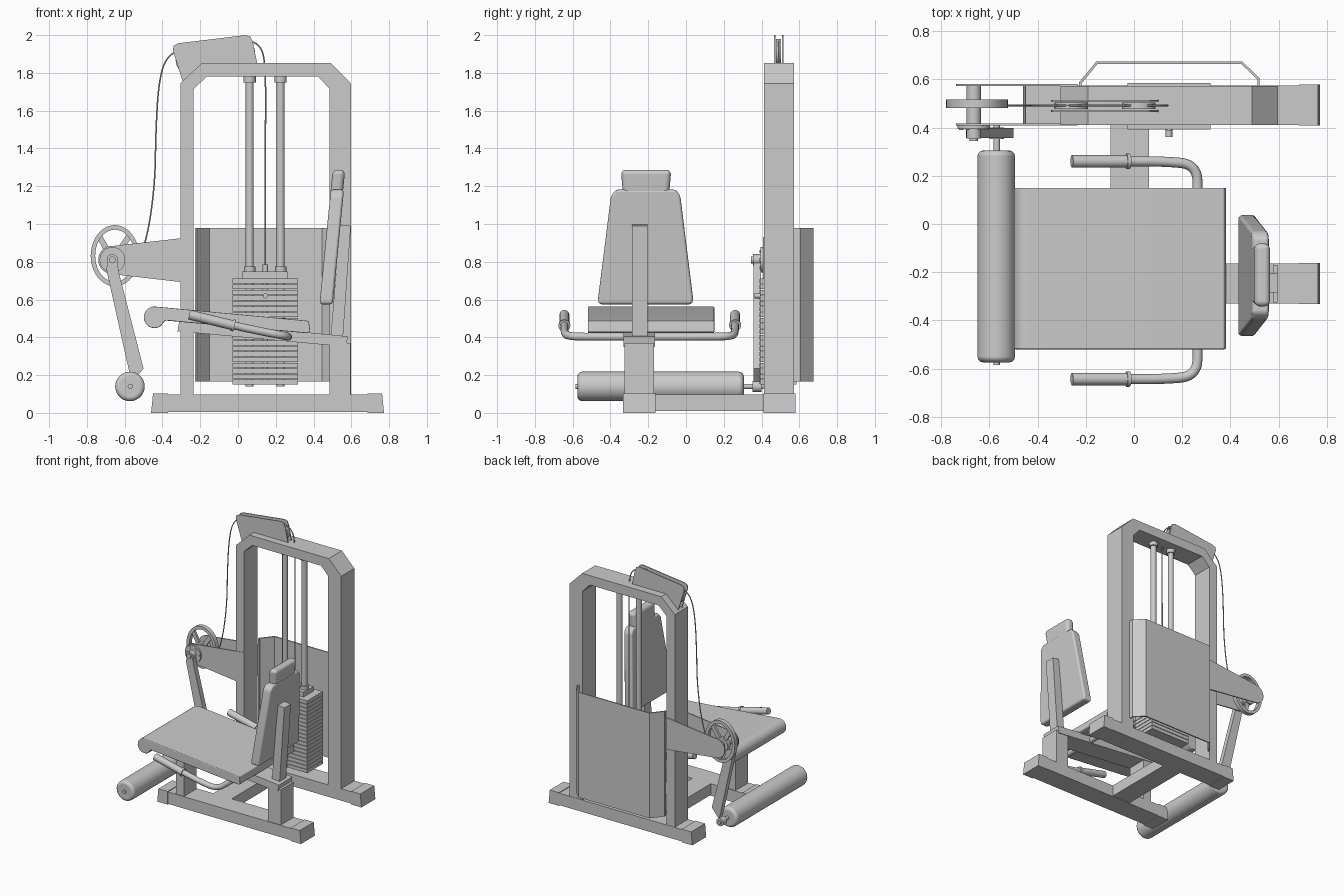
import bpy, bmesh, math
from mathutils import Vector

XZ = lambda u, v, w: (u, w, v)          # profile in x/z, depth along y
XY = lambda u, v, w: (u, v, w)          # profile in x/y, depth along z


def finish(name, bm, bevel=0, segs=3):
    bmesh.ops.recalc_face_normals(bm, faces=bm.faces)
    me = bpy.data.meshes.new(name)
    bm.to_mesh(me)
    bm.free()
    ob = bpy.data.objects.new(name, me)
    bpy.context.collection.objects.link(ob)
    me.shade_smooth()
    me.set_sharp_from_angle(angle=math.radians(35))
    if bevel:
        m = ob.modifiers.new("bevel", 'BEVEL')
        m.width, m.segments, m.limit_method = bevel, segs, 'ANGLE'
        m.harden_normals = True
    return ob


def prism(name, pts, d0, d1, place=XZ, bevel=0, segs=3):
    bm = bmesh.new()
    a = [bm.verts.new(place(u, v, d0)) for u, v in pts]
    b = [bm.verts.new(place(u, v, d1)) for u, v in pts]
    bm.faces.new(a)
    bm.faces.new(b[::-1])
    n = len(pts)
    for i in range(n):
        j = (i + 1) % n
        bm.faces.new((a[i], a[j], b[j], b[i]))
    return finish(name, bm, bevel, segs)


def box(name, x0, x1, y0, y1, z0, z1, bevel=0):
    return prism(name, [(x0, z0), (x1, z0), (x1, z1), (x0, z1)], y0, y1, XZ, bevel)


def arc(cx, cy, r, a0, a1, n=12):
    return [(cx + r * math.cos(math.radians(a0 + (a1 - a0) * i / n)),
             cy + r * math.sin(math.radians(a0 + (a1 - a0) * i / n))) for i in range(n + 1)]


def disc(name, u, v, r, d0, d1, place=XZ, bevel=0, n=24):
    return prism(name, arc(u, v, r, 0, 360, n)[:-1], d0, d1, place, bevel)


def bar(name, p, q, w, y0, y1):
    p, q = Vector(p), Vector(q)
    d = (q - p).normalized()
    s = Vector((-d.y, d.x)) * w / 2
    return prism(name, [tuple(c) for c in (p + s, q + s, q - s, p - s)], y0, y1)


def ring(name, cx, cz, rx, rz, w, y0, y1, n=40):
    bm = bmesh.new()
    loops = []
    for k, y in ((0, y0), (0, y1), (w, y1), (w, y0)):
        loops.append([bm.verts.new((cx + (rx - k) * math.cos(2 * math.pi * i / n), y,
                                    cz + (rz - k) * math.sin(2 * math.pi * i / n))) for i in range(n)])
    for a, b in zip(loops, loops[1:] + loops[:1]):
        for i in range(n):
            j = (i + 1) % n
            bm.faces.new((a[i], a[j], b[j], b[i]))
    return finish(name, bm)


def tube(name, pts, r, res=4):
    cu = bpy.data.curves.new(name, 'CURVE')
    cu.dimensions, cu.bevel_depth, cu.bevel_resolution, cu.use_fill_caps = '3D', r, res, True
    sp = cu.splines.new('NURBS')
    sp.points.add(len(pts) - 1)
    for p, c in zip(sp.points, pts):
        p.co = (*c, 1)
    sp.order_u, sp.use_endpoint_u, sp.resolution_u = min(3, len(pts)), True, 8
    ob = bpy.data.objects.new(name, cu)
    bpy.context.collection.objects.link(ob)
    bpy.ops.object.select_all(action='DESELECT')
    ob.select_set(True)
    bpy.context.view_layer.objects.active = ob
    bpy.ops.object.convert(target='MESH')
    bpy.ops.object.shade_smooth_by_angle(angle=math.radians(40))
    return ob


# Base rails with flared feet, joined by a cross beam
for side, y0, y1 in (("front", -0.33, -0.165), ("back", 0.412, 0.576)):
    box(side + "_rail", -0.37, 0.685, y0, y1, 0.005, 0.097)
    prism(side + "_left_foot", [(-0.46, 0), (-0.37, 0), (-0.37, 0.102), (-0.45, 0.102)], y0 - .003, y1 + .003)
    prism(side + "_right_foot", [(0.685, 0), (0.773, 0), (0.763, 0.102), (0.685, 0.102)], y0 - .003, y1 + .003)
box("cross_beam", -0.097, 0.062, -0.165, 0.412, 0.01, 0.097)

# Tower: one arch with chamfered corners
prism("tower_frame", [(-0.305, 0.09), (-0.305, 1.745), (-0.19, 1.853), (0.49, 1.853), (0.597, 1.745),
                      (0.597, 0.09), (0.485, 0.09), (0.485, 1.715), (0.425, 1.78), (-0.165, 1.78),
                      (-0.235, 1.715), (-0.235, 0.09)], 0.412, 0.573)

# Bent sheet shroud behind the stack
o = [(-0.228, 0.572), (-0.228, 0.588), (-0.157, 0.674), (0.45, 0.674), (0.522, 0.605), (0.522, 0.572)]
i = [(0.512, 0.572), (0.512, 0.6), (0.446, 0.664), (-0.152, 0.664), (-0.218, 0.583), (-0.218, 0.572)]
prism("rear_shroud", o + i, 0.165, 0.98, XY)

# Weight stack, selector and guide rods
for k in range(19):
    z = 0.15 + k * 0.0297
    box("weight_plate", -0.028, 0.318, 0.393, 0.585, z, z + 0.026)
    disc("plate_hole_rim", 0.145, z + 0.013, 0.011, 0.388, 0.4, n=12)
box("stack_head", 0.022, 0.262, 0.43, 0.55, 0.712, 0.748)
disc("selector_rod", 0.145, 0.49, 0.014, 0.15, 0.785, XY, n=12)
disc("selector_pin", 0.145, 0.62, 0.014, 0.362, 0.395, n=12)
for x in (0.062, 0.226):
    disc("guide_rod", x, 0.49, 0.021, 0.14, 1.79, XY)
    disc("rod_top_collar", x, 0.49, 0.032, 1.75, 1.785, XY)
    disc("rod_lower_collar", x, 0.49, 0.03, 0.745, 0.775, XY)

# Pulley housing on top of the tower
cover = [(-0.29, 1.745), (-0.345, 1.92), (-0.34, 1.945), (-0.315, 1.957), (0.04, 2.0), (0.066, 1.992),
         (0.078, 1.965), (0.103, 1.845), (-0.19, 1.845)]
for y in (0.466, 0.508):
    prism("pulley_side_plate", cover, y, y + 0.007)
for x, z in ((-0.26, 1.865), (0.02, 1.91)):
    disc("pulley", x, z, 0.07, 0.477, 0.504)

# Cable from cam over the pulleys down to the stack
Y = 0.492
tube("cable", [(x, Y, z) for x, z in ((-0.53, 0.79), (-0.485, 0.9), (-0.44, 1.2), (-0.435, 1.5), (-0.42, 1.75),
     (-0.38, 1.89), (-0.27, 1.938), (0.02, 1.978), (0.13, 1.95), (0.147, 1.78), (0.145, 1.5), (0.145, 0.77))], 0.004, 2)

# Pivot bracket: two tapered plates off the tower
px, pz = -0.665, 0.81
plate = [(-0.235, 0.932)] + arc(px, pz, 0.075, 83, 262, 12) + [(-0.235, 0.685)]
for y in (0.408, 0.573):
    prism("pivot_bracket_plate", plate, y, y + 0.009)

# Cam wheel, axle and hub
ring("cam_rim", -0.652, 0.832, 0.128, 0.162, 0.024, 0.482, 0.516)
for q in ((-0.735, 0.937), (-0.575, 0.937), (-0.64, 0.69)):
    bar("cam_spoke", (px, pz), q, 0.03, 0.49, 0.508)
disc("cam_hub", px, pz, 0.055, 0.482, 0.516)
disc("pivot_axle", px, pz, 0.03, 0.355, 0.58)
disc("pivot_disc", px, pz, 0.068, 0.395, 0.408)
disc("pivot_cap", px, pz, 0.018, 0.345, 0.36, n=16)
for a in range(0, 360, 60):
    u, v = arc(px, pz, 0.052, a, a, 1)[0]
    disc("adjust_hole_rim", u, v, 0.009, 0.39, 0.4, n=10)

# Swinging leg arm and roller
prism("leg_arm", [(-0.697, 0.76), (-0.685, 0.83), (-0.645, 0.83), (-0.63, 0.74), (-0.5, 0.235),
                  (-0.56, 0.165), (-0.572, 0.2)], 0.358, 0.398)
disc("roller_axle", -0.57, 0.14, 0.014, -0.585, 0.41, n=16)
disc("arm_end_clamp", -0.57, 0.14, 0.03, 0.352, 0.4)
disc("leg_roller", -0.572, 0.14, 0.078, -0.575, 0.306, bevel=0.025, n=40)

# Seat supports
box("seat_front_post", -0.305, -0.235, -0.325, -0.17, 0.09, 0.45)
box("seat_rear_post", 0.485, 0.595, -0.325, -0.17, 0.09, 0.37)
prism("seat_beam", [(-0.32, 0.432), (0.572, 0.35), (0.582, 0.405), (-0.31, 0.493)], -0.33, -0.165)
prism("backrest_post", [(0.487, 0.36), (0.553, 0.36), (0.597, 0.99), (0.54, 0.997)], -0.285, -0.205)

# Seat cushion with rolled front edge
prism("seat", [(0.375, 0.487)] + arc(-0.442, 0.506, 0.057, 85, 305, 16) + [(-0.385, 0.489), (0.365, 0.422), (0.383, 0.43)],
      -0.52, 0.15, bevel=0.006, segs=2)


# Backrest and headrest lean back together
def lean(u, v, w):
    return (0.432 + 0.098 * (v - 0.58) + w, u, v)


prism("backrest", [(-0.463, 0.575), (0.033, 0.575), (0.037, 0.61), (-0.03, 1.15), (-0.055, 1.182),
                   (-0.37, 1.182), (-0.397, 1.15), (-0.465, 0.61)], 0, 0.07, lean, 0.015)
prism("headrest", [(-0.325, 1.065), (-0.097, 1.065), (-0.078, 1.287), (-0.345, 1.287)], 0.0, 0.066, lean, 0.026, 4)

# Handlebar looping under the seat, with grips
C = -0.192
half = [(-0.25, 0.452, 0.518), (-0.02, 0.452, 0.462), (0.12, 0.452, 0.432), (0.262, 0.44, 0.405),
        (0.265, 0.3, 0.403), (0.265, 0.15, 0.403)]
tube("handlebar", [(x, C - d, z) for x, d, z in half] + [(x, C + d, z) for x, d, z in half[::-1]], 0.021)
for s in (-1, 1):
    y = C + s * 0.452
    tube("hand_grip", [(-0.258, y, 0.52), (-0.03, y, 0.4645)], 0.026)
    tube("grip_collar", [(-0.032, y, 0.465), (-0.018, y, 0.4615)], 0.032)
